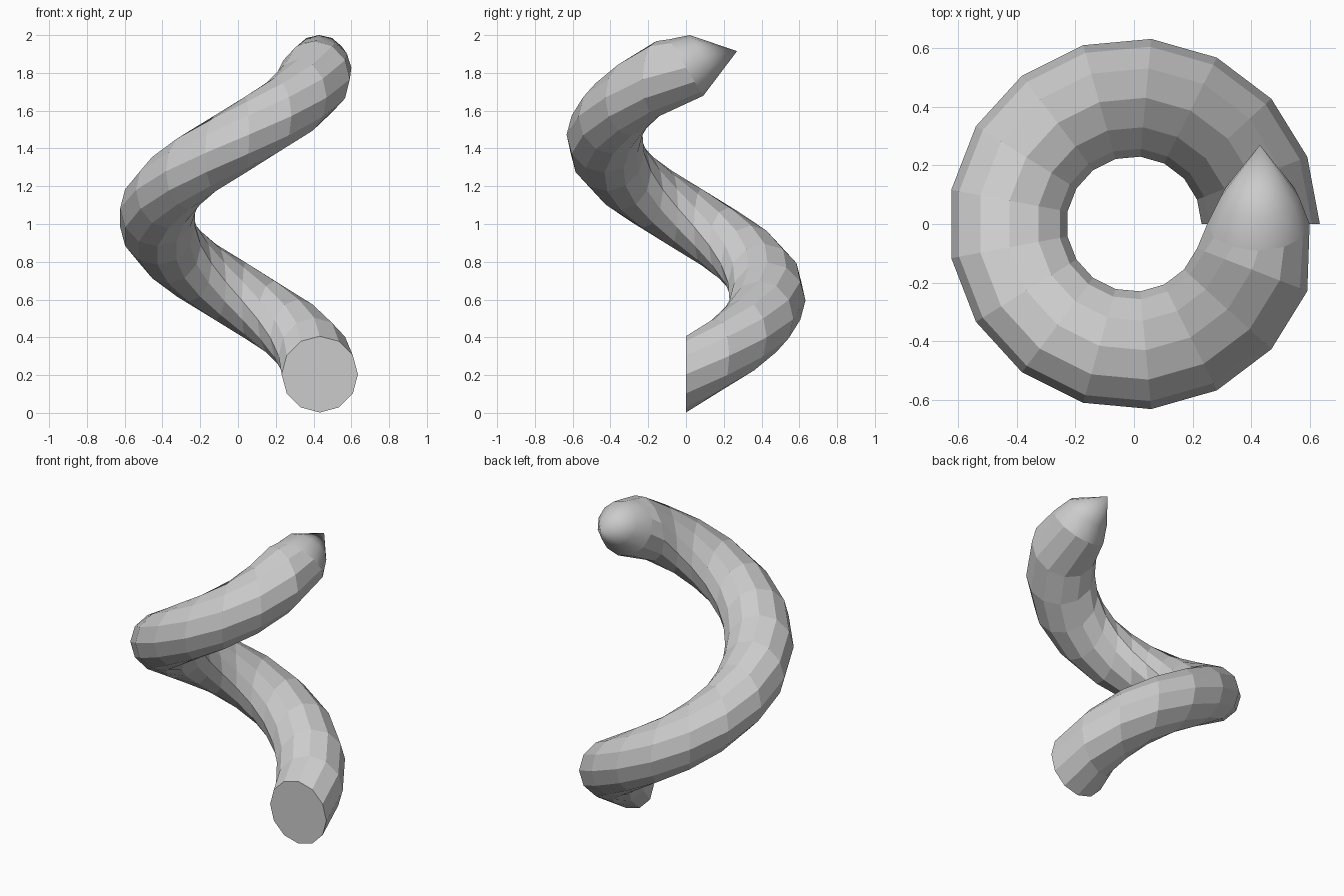
import bpy, bmesh
from math import sin, cos, pi, atan2
from mathutils import Vector

if "Cube" in bpy.data.objects:
    bpy.data.objects.remove(bpy.data.objects["Cube"])

SIDES, STEPS = 12, 17          # tube sides, steps per full turn
R, r = 0.433, 0.202            # coil radius, tube radius
Z0, RISE = 0.204, 1.66         # start height, rise per turn

bm = bmesh.new()

def ring(center, radius, out, up):
    return [bm.verts.new(center + radius * (cos(2 * pi * i / SIDES) * out
                                            + sin(2 * pi * i / SIDES) * up))
            for i in range(SIDES)]

def bridge(a, b, smooth=False):
    for i in range(SIDES):
        j = (i + 1) % SIDES
        bm.faces.new((a[i], a[j], b[j], b[i])).smooth = smooth

# Coil body: upright circular sections swept along a helix
rings = []
for k in range(STEPS):
    t = 2 * pi * k / STEPS
    out = Vector((cos(t), sin(t), 0))
    rings.append(ring(out * R + Vector((0, 0, Z0 + RISE * k / STEPS)),
                      r, out, Vector((0, 0, 1))))

# Tapered end: sections square to the path, shrinking towards the tip
slope = atan2(RISE, 2 * pi * R)
out, up = Vector((1, 0, 0)), Vector((0, -sin(slope), cos(slope)))
rings.append(ring(Vector((0.425, 0.0, 1.828)), 0.175, out, up))
rings.append(ring(Vector((0.43, 0.09, 1.885)), 0.135, out, up))

for k in range(len(rings) - 1):
    bridge(rings[k], rings[k + 1], smooth=k >= STEPS)

# Flat start cap and pointed tip
bm.faces.new(rings[0])
tip = bm.verts.new((0.43, 0.27, 1.915))
last = rings[-1]
for i in range(SIDES):
    bm.faces.new((last[i], last[(i + 1) % SIDES], tip)).smooth = True

bmesh.ops.recalc_face_normals(bm, faces=bm.faces)
mesh = bpy.data.meshes.new("spiral_coil")
bm.to_mesh(mesh)
bm.free()
bpy.context.collection.objects.link(bpy.data.objects.new("spiral_coil", mesh))
